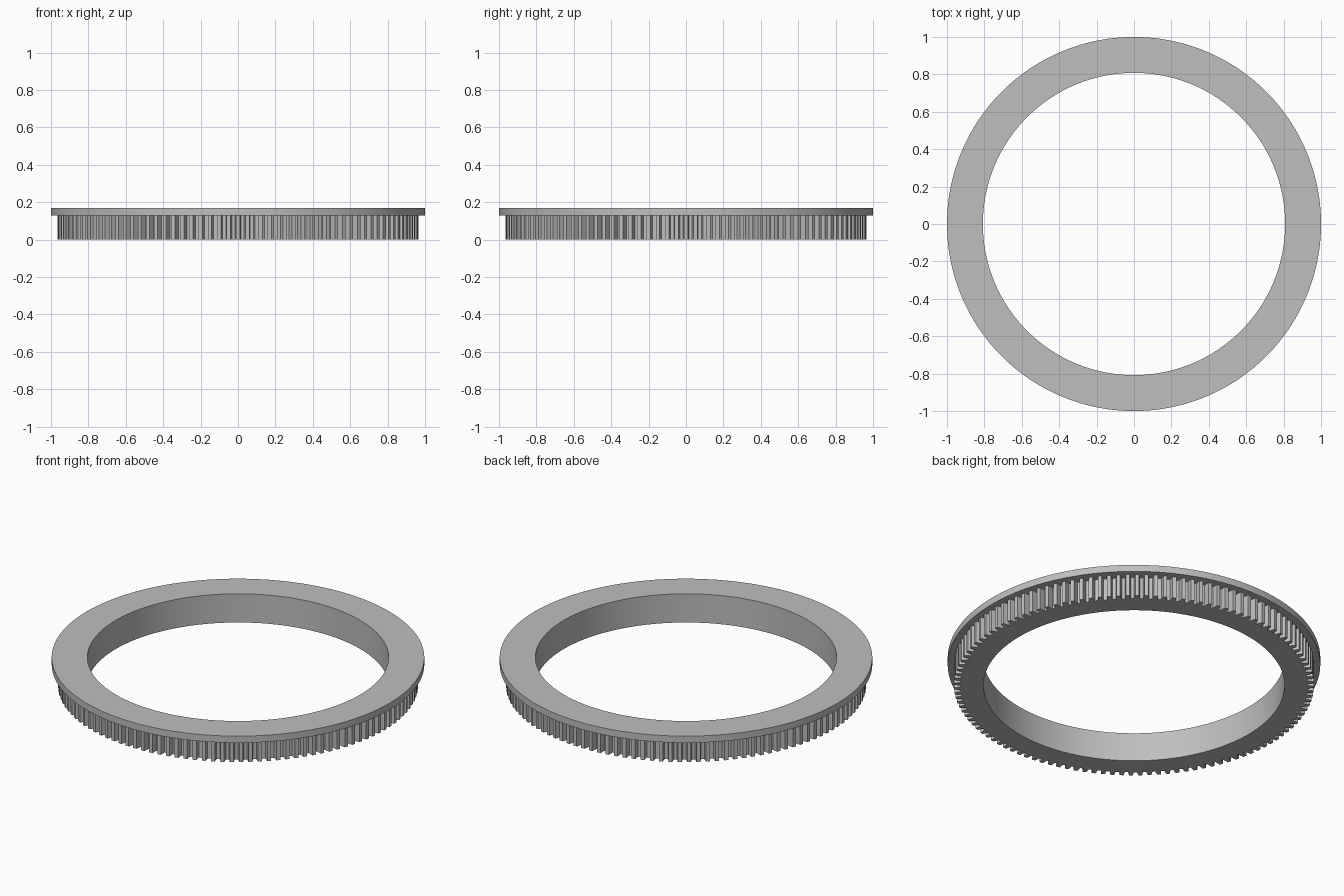
import bpy
import bmesh
import math

cube = bpy.data.objects.get("Cube")
if cube:
    bpy.data.objects.remove(cube, do_unlink=True)

TEETH = 120
BORE, ROOT, TIP, FLANGE = 0.808, 0.932, 0.966, 1.0
SHOULDER, TOP = 0.13, 0.17

# Tooth profile: (fraction of the pitch, radius), centred on the tooth
PROFILE = [(-0.32, ROOT), (-0.2, TIP), (0.2, TIP), (0.32, ROOT)]

grey = bpy.data.materials.new("plain grey")
grey.use_nodes = True
colour = (0.52, 0.52, 0.52, 1)
grey.diffuse_color = colour
grey.node_tree.nodes["Principled BSDF"].inputs["Base Color"].default_value = colour

bm = bmesh.new()


def loop(z, radius=None):
    """Ring of vertices; follows the tooth profile when no radius is given."""
    verts = []
    for i in range(TEETH):
        for offset, r in PROFILE:
            a = (i + offset) * math.tau / TEETH
            r = radius or r
            verts.append(bm.verts.new((r * math.cos(a), r * math.sin(a), z)))
    return verts


# Closed cross-section: bore, toothed wall, shoulder, flange rim, top
loops = [loop(0, BORE), loop(0), loop(SHOULDER),
         loop(SHOULDER, FLANGE), loop(TOP, FLANGE), loop(TOP, BORE)]
for k, low in enumerate(loops):
    high = loops[(k + 1) % len(loops)]
    for j in range(len(low)):
        n = (j + 1) % len(low)
        bm.faces.new((low[j], low[n], high[n], high[j]))
bmesh.ops.recalc_face_normals(bm, faces=bm.faces)

mesh = bpy.data.meshes.new("toothed_ring")
bm.to_mesh(mesh)
bm.free()
mesh.materials.append(grey)
ring = bpy.data.objects.new("toothed_ring", mesh)
bpy.context.collection.objects.link(ring)

# Smooth round walls, crisp teeth and rims
bpy.ops.object.select_all(action="DESELECT")
ring.select_set(True)
bpy.context.view_layer.objects.active = ring
bpy.ops.object.shade_smooth_by_angle(angle=math.radians(25))
